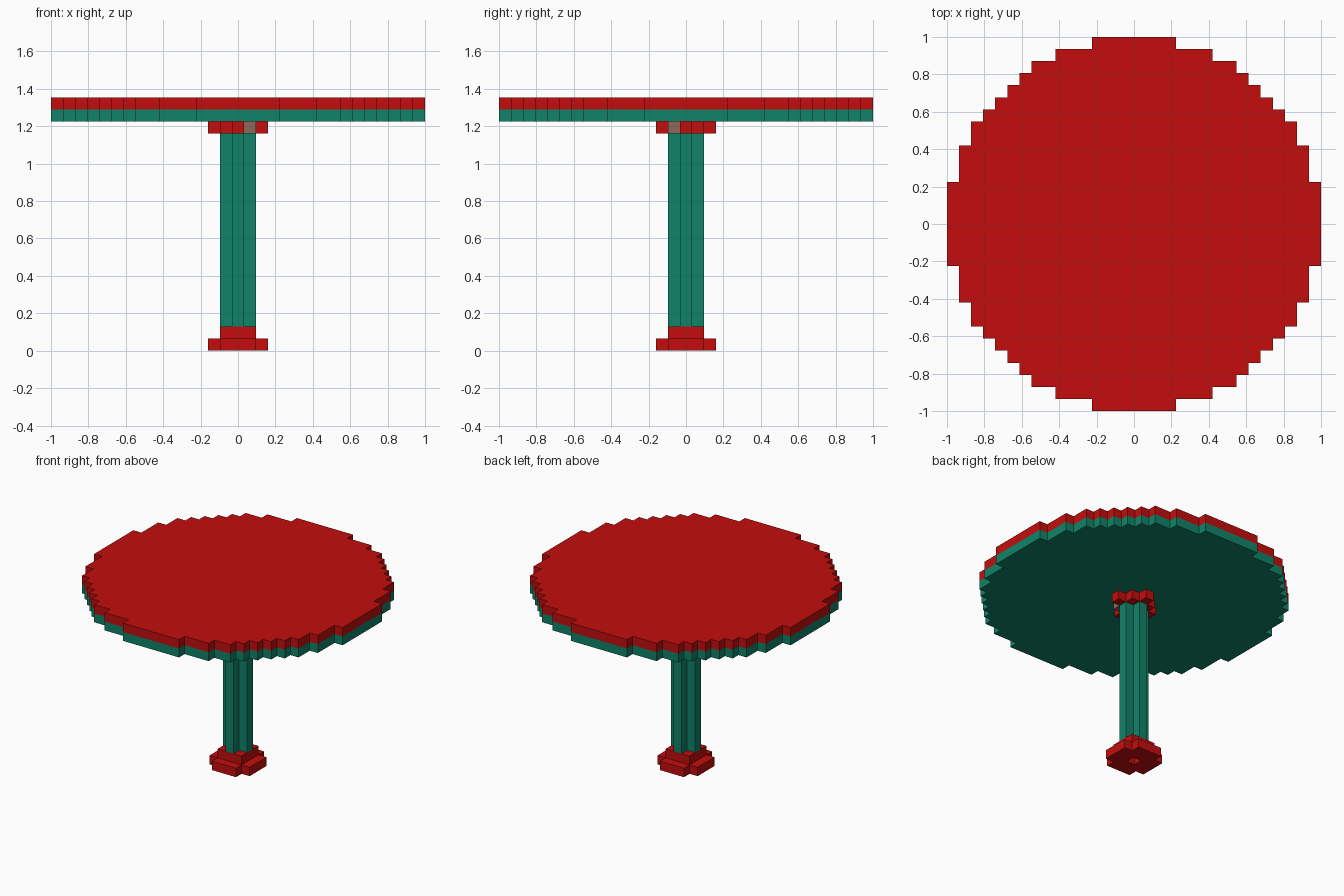
import bpy
import bmesh

cube = bpy.data.objects.get("Cube")
if cube:
    bpy.data.objects.remove(cube, do_unlink=True)

U = 2 / 31  # edge of one block; the tabletop is 31 blocks wide


def to_linear(c):
    c /= 255
    return c / 12.92 if c <= 0.04045 else ((c + 0.055) / 1.055) ** 2.4


def make_material(name, rgb):
    mat = bpy.data.materials.new(name)
    colour = (*[to_linear(c) for c in rgb], 1)
    mat.diffuse_color = colour
    mat.use_nodes = True
    bsdf = next(n for n in mat.node_tree.nodes if n.type == 'BSDF_PRINCIPLED')
    bsdf.inputs["Base Color"].default_value = colour
    return mat


red = make_material("red", (196, 13, 13))
green = make_material("green", (16, 131, 105))
taupe = make_material("taupe", (141, 106, 90))


def block_slab(name, inside, z0, z1, mats, odd_cell=None, merge=True):
    """Extrude every grid cell (x, y) accepted by inside() from layer z0 to z1."""
    bm = bmesh.new()
    cells = [(x, y) for x in range(-15, 16) for y in range(-15, 16) if inside(x, y)]
    for x, y in cells:
        corners = [(-.5, -.5), (.5, -.5), (.5, .5), (-.5, .5)]
        bm.faces.new([bm.verts.new(((x + i) * U, (y + j) * U, z0 * U)) for i, j in corners])
    bmesh.ops.remove_doubles(bm, verts=bm.verts[:], dist=U * 0.01)
    ext = bmesh.ops.extrude_face_region(bm, geom=bm.faces[:])
    top = [v for v in ext["geom"] if isinstance(v, bmesh.types.BMVert)]
    bmesh.ops.translate(bm, verts=top, vec=(0, 0, (z1 - z0) * U))
    bmesh.ops.recalc_face_normals(bm, faces=bm.faces[:])
    # One block may carry the second material
    if odd_cell:
        for f in bm.faces:
            c = f.calc_center_median() / U
            if abs(c.x - odd_cell[0]) < 0.51 and abs(c.y - odd_cell[1]) < 0.51:
                f.material_index = 1
    if merge:
        bmesh.ops.dissolve_limit(bm, angle_limit=0.01, verts=bm.verts[:],
                                 edges=bm.edges[:], delimit={'MATERIAL'})
    mesh = bpy.data.meshes.new(name)
    bm.to_mesh(mesh)
    bm.free()
    for m in mats:
        mesh.materials.append(m)
    obj = bpy.data.objects.new(name, mesh)
    bpy.context.collection.objects.link(obj)
    return obj


# Cross-sections of the parts
def disc(x, y):
    return x * x + y * y <= 237


def diamond(x, y):
    return abs(x) + abs(y) <= 2


def plus(x, y):
    return abs(x) + abs(y) <= 1


def square(x, y):
    return max(abs(x), abs(y)) <= 1


def foot(x, y):  # 5 x 5 without corners, open in the middle
    return max(abs(x), abs(y)) <= 2 and abs(x) + abs(y) not in (0, 4)


# Foot and pedestal
block_slab("base_foot", foot, 0, 1, [red], merge=False)
block_slab("base_step", square, 1, 2, [red])
block_slab("post", plus, 2, 18, [green])
block_slab("post_cap", diamond, 18, 19, [red, taupe], odd_cell=(1, -1))

# Two-layer round top
block_slab("tabletop_underside", disc, 19, 20, [green])
block_slab("tabletop", disc, 20, 21, [red])
